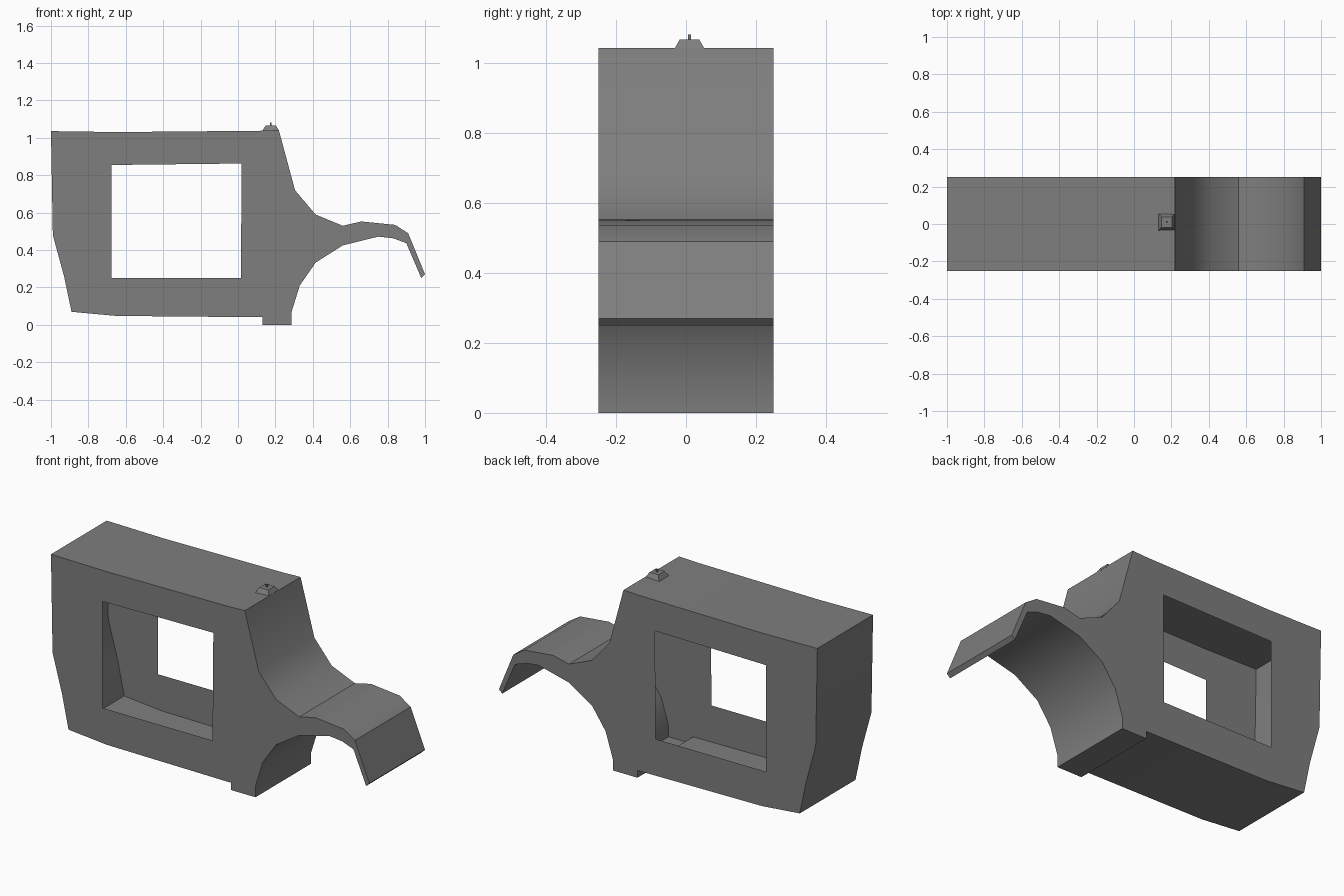
import bpy, bmesh, math
from mathutils import Vector

cube = bpy.data.objects.get("Cube")
if cube:
    bpy.data.objects.remove(cube, do_unlink=True)

HALF = 0.25  # half the body depth

grey = bpy.data.materials.new("mid_grey")
grey.use_nodes = True
grey.diffuse_color = (0.21, 0.21, 0.21, 1)
grey.node_tree.nodes["Principled BSDF"].inputs["Base Color"].default_value = (0.21, 0.21, 0.21, 1)


def finish(bm, name):
    bmesh.ops.recalc_face_normals(bm, faces=bm.faces[:])
    mesh = bpy.data.meshes.new(name)
    bm.to_mesh(mesh)
    bm.free()
    mesh.materials.append(grey)
    obj = bpy.data.objects.new(name, mesh)
    bpy.context.collection.objects.link(obj)
    bpy.ops.object.select_all(action='DESELECT')
    obj.select_set(True)
    bpy.context.view_layer.objects.active = obj
    return obj


def ring(bm, points, y):
    verts = [bm.verts.new((x, y, z)) for x, z in points]
    edges = [bm.edges.new((a, b)) for a, b in zip(verts, verts[1:] + verts[:1])]
    return verts, edges


# Side outline: roof, sloping nose, curved fender, wheel arch, sill, tail
outline = [
    (-1, 1.036), (-0.65, 1.031), (0.12, 1.038), (0.218, 1.042),
    (0.305, 0.72), (0.415, 0.59), (0.56, 0.53), (0.66, 0.553),
    (0.84, 0.535), (0.91, 0.49), (1, 0.27), (0.98, 0.25),
    (0.90, 0.437), (0.83, 0.463), (0.75, 0.472), (0.56, 0.425),
    (0.415, 0.333), (0.33, 0.21), (0.285, 0.065), (0.285, 0),
    (0.13, 0), (0.13, 0.041), (-0.65, 0.048), (-0.89, 0.07),
    (-0.93, 0.26), (-0.99, 0.48),
]
window = [(-0.677, 0.855), (0.02, 0.863), (0.015, 0.25), (-0.677, 0.25)]

# Hollow body: two side panels with open windows, joined by the outer skin
bm = bmesh.new()
rims = []
for side in (-1, 1):
    verts, edges = ring(bm, outline, side * HALF)
    hole_edges = ring(bm, window, side * HALF)[1]
    bmesh.ops.triangle_fill(bm, edges=edges + hole_edges, use_beauty=True,
                            normal=Vector((0, side, 0)))
    rims.append(verts)
front, back = rims
for i in range(len(outline)):
    j = (i + 1) % len(outline)
    bm.faces.new((front[i], front[j], back[j], back[i]))
body = finish(bm, "cab_body")
bpy.ops.object.shade_smooth_by_angle(angle=math.radians(30))


# Roof fitting: a tapered base with a small pin
def tapered_block(name, low, high, z0, z1, centre=(0.175, 0.01)):
    bm = bmesh.new()
    corners = ((-1, -1), (1, -1), (1, 1), (-1, 1))
    rings = [[bm.verts.new((centre[0] + sx * r, centre[1] + sy * r, z))
              for sx, sy in corners] for r, z in ((low, z0), (high, z1))]
    bm.faces.new(rings[0])
    bm.faces.new(rings[1])
    for i in range(4):
        j = (i + 1) % 4
        bm.faces.new((rings[0][i], rings[0][j], rings[1][j], rings[1][i]))
    return finish(bm, name)


tapered_block("roof_fitting_base", 0.045, 0.028, 1.036, 1.066)
tapered_block("roof_fitting_pin", 0.004, 0.005, 1.064, 1.081)
